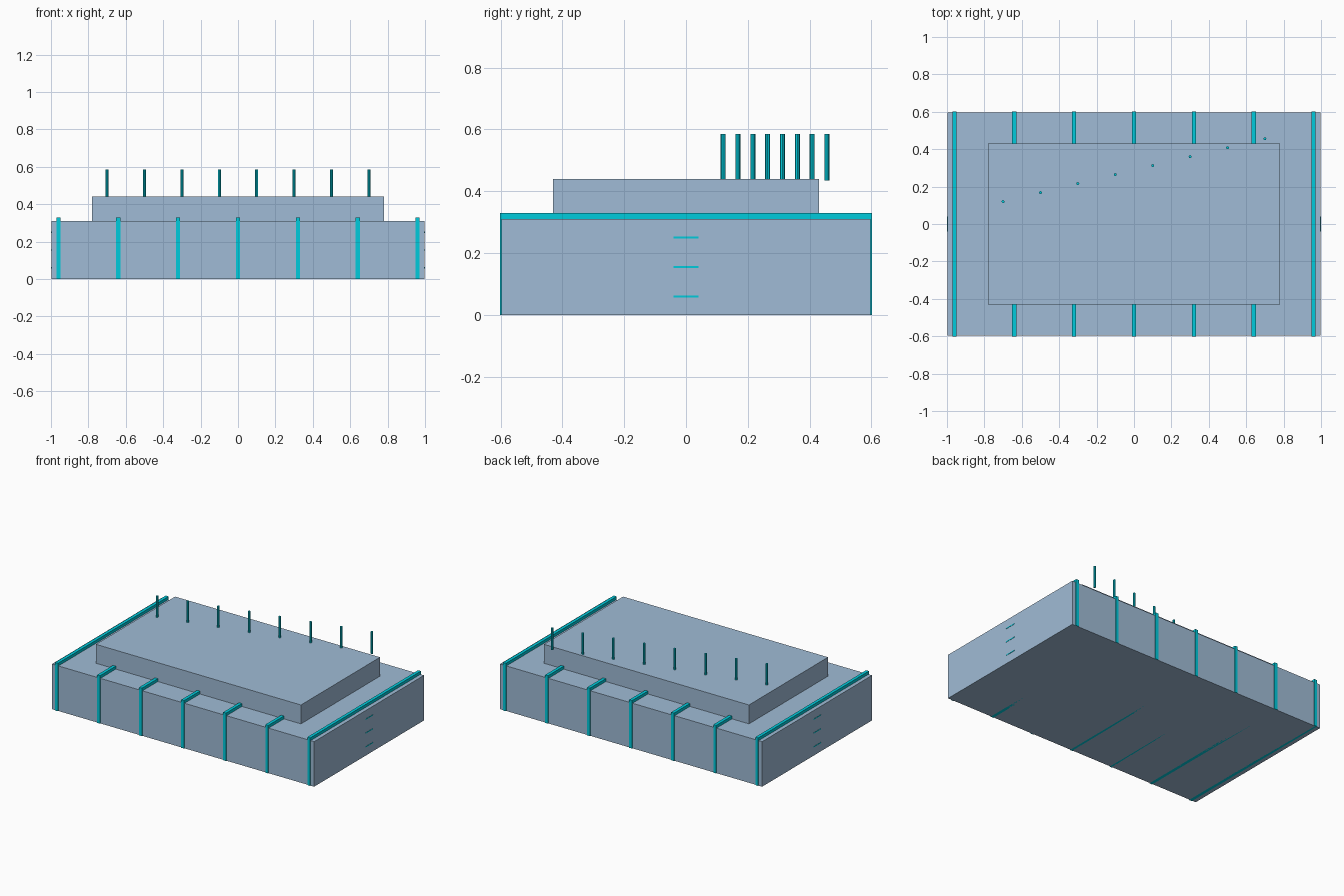
import bpy
import bmesh

if "Cube" in bpy.data.objects:
    bpy.data.objects.remove(bpy.data.objects["Cube"])


def material(name, color):
    mat = bpy.data.materials.new(name)
    mat.diffuse_color = color
    mat.use_nodes = True
    mat.node_tree.nodes["Principled BSDF"].inputs["Base Color"].default_value = mat.diffuse_color
    return mat


BLUE = material("pale_blue", (0.35, 0.5, 0.67, 1))
CYAN = material("cyan", (0.0, 0.6, 0.72, 1))


def finish(name, bm, mat):
    mesh = bpy.data.meshes.new(name)
    bm.to_mesh(mesh)
    bm.free()
    mesh.materials.append(mat)
    obj = bpy.data.objects.new(name, mesh)
    bpy.context.collection.objects.link(obj)
    return obj


def box(name, center, size, mat):
    bm = bmesh.new()
    bmesh.ops.create_cube(bm, size=1)
    bmesh.ops.scale(bm, vec=size, verts=bm.verts)
    obj = finish(name, bm, mat)
    obj.location = center
    return obj


def pin(name, center, radius, height, mat):
    bm = bmesh.new()
    bmesh.ops.create_cone(bm, cap_ends=True, segments=8, radius1=radius,
                          radius2=radius, depth=height)
    obj = finish(name, bm, mat)
    obj.location = center
    return obj


# Main block and raised deck
box("base_block", (0, 0, 0.155), (1.996, 1.194, 0.31), BLUE)
box("raised_deck", (0, 0, 0.375), (1.56, 0.86, 0.13), BLUE)

# Bands running across the base
for i in range(7):
    box(f"cross_band_{i + 1}", (-0.96 + 0.32 * i, 0, 0.165), (0.022, 1.204, 0.33), CYAN)

# Thin slot markers just proud of both ends
for side, x in (("left", -0.99), ("right", 0.99)):
    for i in range(3):
        box(f"{side}_end_strip_{i + 1}", (x, 0, 0.06 + 0.095 * i), (0.02, 0.08, 0.006), CYAN)

# Diagonal row of upright pins
for i in range(8):
    pin(f"pin_{i + 1}", (-0.7 + 0.2 * i, 0.12 + 0.048 * i, 0.51), 0.008, 0.15, CYAN)
